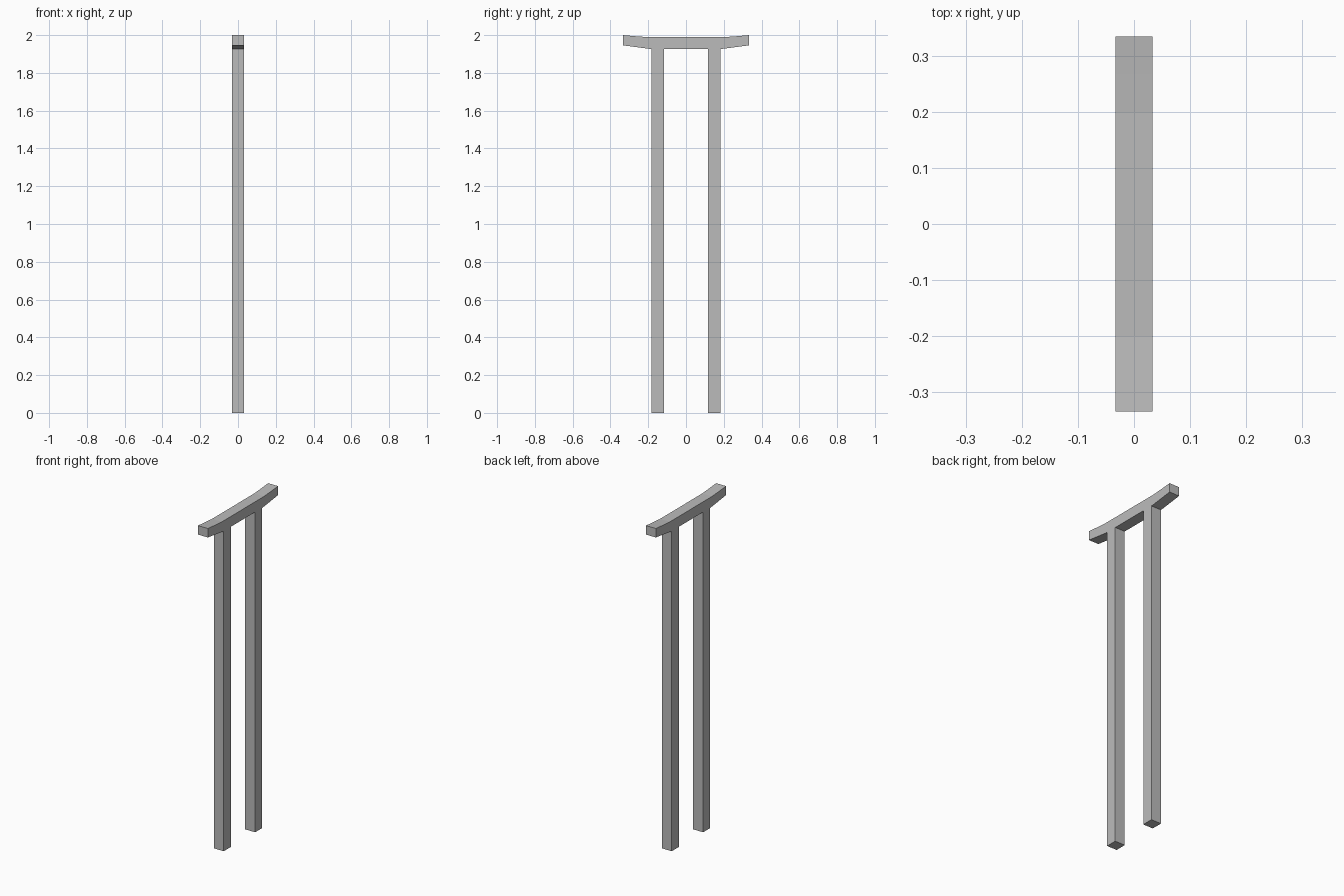
import bpy
import bmesh

cube = bpy.data.objects.get("Cube")
if cube:
    bpy.data.objects.remove(cube, do_unlink=True)

HALF_WIDTH = 0.033

# Plain grey finish
grey = bpy.data.materials.new("plain_grey")
grey.use_nodes = True
colour = (0.5, 0.5, 0.5, 1)
grey.diffuse_color = colour
grey.node_tree.nodes["Principled BSDF"].inputs["Base Color"].default_value = colour


def extrude_profile(name, outline):
    """Extrude a closed (y, z) outline across the width."""
    bm = bmesh.new()
    face = bm.faces.new([bm.verts.new((-HALF_WIDTH, y, z)) for y, z in outline])
    side = bmesh.ops.extrude_face_region(bm, geom=[face])
    moved = [v for v in side["geom"] if isinstance(v, bmesh.types.BMVert)]
    bmesh.ops.translate(bm, verts=moved, vec=(2 * HALF_WIDTH, 0, 0))
    bmesh.ops.recalc_face_normals(bm, faces=bm.faces)
    mesh = bpy.data.meshes.new(name)
    bm.to_mesh(mesh)
    bm.free()
    mesh.materials.append(grey)
    obj = bpy.data.objects.new(name, mesh)
    bpy.context.collection.objects.link(obj)
    return obj


# Half outline: inner post face, foot, outer post face, then the upswept beam end
half = [
    (0.116, 1.927), (0.116, 0), (0.183, 0), (0.183, 1.927),
    (0.2, 1.928), (0.334, 1.946), (0.334, 2.0), (0.267, 1.994), (0.2, 1.989),
]
mirrored = [(-y, z) for y, z in reversed(half)]

# Two posts and the crossbeam as one continuous frame
extrude_profile("post_and_beam_frame", half + mirrored)
